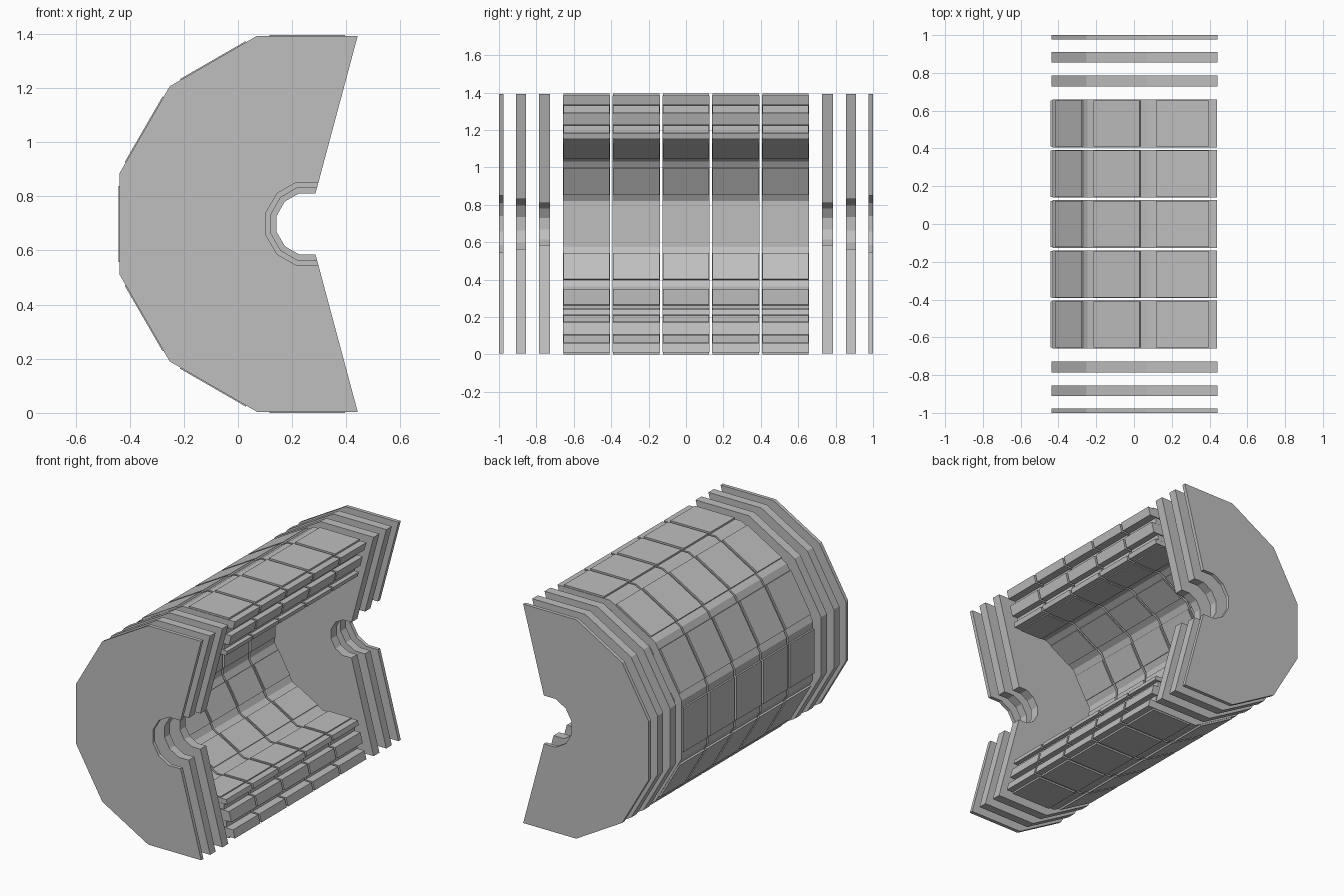
import bpy
from math import cos, sin, tan, radians, pi
from mathutils import Matrix, Vector

if "Cube" in bpy.data.objects:
    bpy.data.objects.remove(bpy.data.objects["Cube"], do_unlink=True)

CX, CZ = 0.256, 0.698          # axis of the twelve-sided barrel
FACETS = range(90, 271, 30)    # facet directions of the open shell
CORNERS = range(75, 286, 30)

grey = bpy.data.materials.new("light grey")
grey.use_nodes = True
grey.diffuse_color = (0.52, 0.52, 0.52, 1)
grey.node_tree.nodes["Principled BSDF"].inputs["Base Color"].default_value = grey.diffuse_color


def make(name, verts, faces):
    mesh = bpy.data.meshes.new(name)
    mesh.from_pydata(verts, [], faces)
    mesh.materials.append(grey)
    obj = bpy.data.objects.new(name, mesh)
    bpy.context.collection.objects.link(obj)
    return obj


def shell(name, inner, outer, y0, y1):
    """Open twelve-sided ring between two apothems, extruded along y."""
    verts, faces, n = [], [], len(CORNERS)
    for angle in CORNERS:
        a = radians(angle)
        for apothem, y in ((inner, y0), (outer, y0), (outer, y1), (inner, y1)):
            r = apothem / cos(pi / 12)
            verts.append((CX + r * cos(a), y, CZ + r * sin(a)))
    for i in range(n - 1):
        for k in range(4):
            j = (k + 1) % 4
            faces.append((4 * i + k, 4 * i + j, 4 * i + 4 + j, 4 * i + 4 + k))
    faces += [(3, 2, 1, 0), tuple(4 * (n - 1) + k for k in range(4))]
    return make(name, verts, faces)


def facet_box(name, angle, inner, outer, half_width, y0, y1):
    """Box lying flat on one facet of the barrel."""
    a = radians(angle)
    out, side = Vector((cos(a), 0, sin(a))), Vector((-sin(a), 0, cos(a)))
    verts = [Vector((CX, y, CZ)) + out * r + side * s
             for y in (y0, y1) for r in (inner, outer) for s in (-half_width, half_width)]
    faces = [(0, 1, 3, 2), (4, 6, 7, 5), (0, 4, 5, 1), (2, 3, 7, 6), (0, 2, 6, 4), (1, 5, 7, 3)]
    return make(name, verts, faces)


# Cutters for the service slots at the wheel edges
slots = {1: facet_box("top_slot_cutter", 90, 0.40, 0.75, 0.028, 0.12, 0.185),
         -1: facet_box("side_slot_cutter", 120, 0.40, 0.75, 0.042, -0.18, -0.12)}
slot_angle = {1: 90, -1: 120}
for cutter in slots.values():
    cutter.hide_render = True
    cutter.hide_viewport = True
    cutter.display_type = 'WIRE'


def cut(obj, cutter):
    mod = obj.modifiers.new("slot", 'BOOLEAN')
    mod.operation, mod.object, mod.solver = 'DIFFERENCE', cutter, 'EXACT'


# Barrel wheels: three yoke shells with four layers of chambers
YOKES = [("inner_yoke", 0.457, 0.486), ("middle_yoke", 0.528, 0.591), ("outer_yoke", 0.636, 0.687)]
CHAMBERS = [("inner_chamber", 0.450, 0.460, 0.081), ("second_chamber", 0.489, 0.525, 0.105),
            ("third_chamber", 0.594, 0.633, 0.123), ("outer_chamber", 0.680, 0.698, 0.140)]
for wheel in range(-2, 3):
    y = wheel * 0.266
    for name, inner, outer in YOKES:
        obj = shell(f"{name}_{wheel + 3}", inner, outer, y - 0.1265, y + 0.1265)
        if wheel in slots:
            cut(obj, slots[wheel])
    for name, inner, outer, half in CHAMBERS:
        for angle in FACETS:
            obj = facet_box(f"{name}_{wheel + 3}_{angle}", angle, inner, outer, half,
                            y - 0.123, y + 0.123)
            if slot_angle.get(wheel) == angle:
                cut(obj, slots[wheel])

# End discs, mirrored front and back, with a stepped central opening
DISCS = [("inner_disc", 0.113, 0.728, 0.786), ("middle_disc", 0.134, 0.855, 0.910),
         ("outer_disc", 0.153, 0.977, 1.0)]
for name, hole, y0, y1 in DISCS:
    shell("back_" + name, hole, 0.694, y0, y1)
    shell("front_" + name, hole, 0.694, -y1, -y0)
